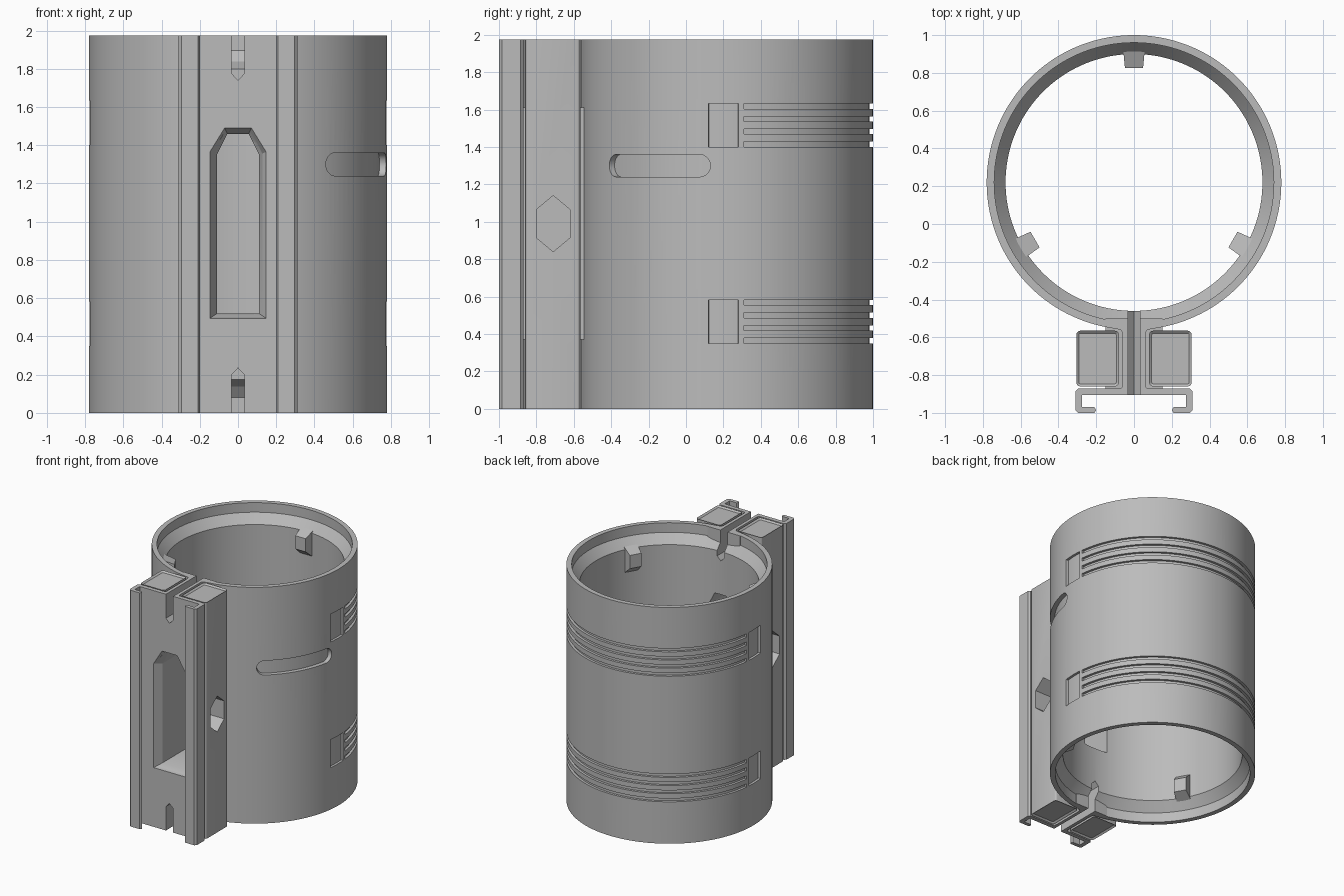
import bpy, bmesh, math
from mathutils import Matrix, Vector

if "Cube" in bpy.data.objects:
    bpy.data.objects.remove(bpy.data.objects["Cube"])

H = 1.975          # overall height
CY = 0.22          # sleeve axis
R = 0.78           # sleeve outer radius

grey = bpy.data.materials.new("mid_grey")
grey.use_nodes = True
grey.diffuse_color = (0.5, 0.5, 0.5, 1)
grey.node_tree.nodes["Principled BSDF"].inputs["Base Color"].default_value = (0.5, 0.5, 0.5, 1)


def finish(name, bm):
    bmesh.ops.recalc_face_normals(bm, faces=bm.faces)
    me = bpy.data.meshes.new(name)
    bm.to_mesh(me)
    bm.free()
    ob = bpy.data.objects.new(name, me)
    me.materials.append(grey)
    bpy.context.collection.objects.link(ob)
    return ob


def loft(name, loops, closed=False):
    """Skin matching loops; cap the ends unless the chain is closed."""
    bm = bmesh.new()
    rows = [[bm.verts.new(p) for p in loop] for loop in loops]
    n = len(rows[0])
    pairs = list(zip(rows, rows[1:])) + ([(rows[-1], rows[0])] if closed else [])
    for a, b in pairs:
        for i in range(n):
            j = (i + 1) % n
            bm.faces.new((a[i], a[j], b[j], b[i]))
    if not closed:
        bm.faces.new(rows[0])
        bm.faces.new(rows[-1])
    return finish(name, bm)


def box(name, lo, hi):
    (x0, y0, z0), (x1, y1, z1) = lo, hi
    return loft(name, [[(x0, y0, z), (x1, y0, z), (x1, y1, z), (x0, y1, z)] for z in (z0, z1)])


def polar(r, t, z):
    return (r * math.cos(t), CY + r * math.sin(t), z)


def arc_cutter(t0, t1, z0, z1, depth, rounded=False, steps=48):
    """Shallow pocket that follows the sleeve wall between two angles."""
    loops = []
    mid, half = (z0 + z1) / 2, (z1 - z0) / 2
    for i in range(steps + 1):
        u = (1 - math.cos(math.pi * i / steps)) / 2 if rounded else i / steps
        t = math.radians(t0 + (t1 - t0) * u)
        h = half
        if rounded:
            d = min(t - math.radians(t0), math.radians(t1) - t) * R
            k = max(0, 1 - d / half)
            h = half * max(0.08, math.sqrt(1 - k * k))
        loops.append([polar(R - depth, t, mid - h), polar(R + 0.05, t, mid - h),
                      polar(R + 0.05, t, mid + h), polar(R - depth, t, mid + h)])
    return loft("cutter", loops)


def cut(target, cutters):
    for c in cutters:
        m = target.modifiers.new("cut", "BOOLEAN")
        m.operation, m.solver, m.object = "DIFFERENCE", "EXACT", c
    bpy.context.view_layer.update()
    me = bpy.data.meshes.new_from_object(target.evaluated_get(bpy.context.evaluated_depsgraph_get()))
    target.modifiers.clear()
    target.data = me


# Sleeve: thick tube with a stepped lip at both ends
section = [(R, 0), (R, H), (0.74, H), (0.74, H - 0.08), (0.68, H - 0.155),
           (0.68, 0.155), (0.74, 0.08), (0.74, 0)]
N = 144
sleeve = loft("sleeve", [[polar(r, 2 * math.pi * i / N, z) for r, z in section] for i in range(N)], True)

# Bracket: central web, front plate and hooked lips in one profile
half = [(0.06, -0.5), (0.06, -0.86), (0.07, -0.87), (0.295, -0.87), (0.31, -0.885),
        (0.31, -0.985), (0.295, -1.0), (0.21, -1.0), (0.2, -0.985), (0.21, -0.97),
        (0.275, -0.97), (0.275, -0.905)]
outline = half + [(-x, y) for x, y in reversed(half)]
bracket = loft("bracket", [[(x, y, z) for x, y in outline] for z in (0, H)])

# Flared joint between web and sleeve
flare = [(0.06, -0.58), (0.07, -0.56), (0.15, -0.545), (0.15, -0.5)]
flare += [(-x, y) for x, y in reversed(flare)]
joint = loft("web_joint", [[(x, y, z) for x, y in flare] for z in (0, H)])

# Core that ties the two bars to the web
core = box("bar_core", (-0.15, -0.885, 0.37), (0.15, -0.535, 1.61))


# Square bars with rounded corners and recessed end panels
def bar(name, s):
    ob = box(name, (0.08 if s > 0 else -0.305, -0.86, 0), (0.305 if s > 0 else -0.08, -0.565, H))
    bm = bmesh.new()
    bm.from_mesh(ob.data)
    upright = [e for e in bm.edges if abs(e.verts[0].co.z - e.verts[1].co.z) > 1]
    bmesh.ops.bevel(bm, geom=upright, offset=0.02, segments=3, affect="EDGES", profile=0.5)
    for f in [f for f in bm.faces if abs(f.normal.z) > 0.9]:
        n = f.normal.copy()
        bmesh.ops.inset_region(bm, faces=[f], thickness=0.014)
        bmesh.ops.translate(bm, verts=f.verts, vec=-n * 0.012)
    bm.to_mesh(ob.data)
    bm.free()
    return ob


bars = [bar("left_bar", 1), bar("right_bar", -1)]

# Front window: chamfered opening with a clipped top
def window_loop(w, z0, z1, tip, tw, y):
    return [(-w, y, z0), (w, y, z0), (w, y, z1), (tw, y, tip), (-tw, y, tip), (-w, y, z1)]


wide = (0.147, 0.495, 1.365, 1.49, 0.07)
slim = (0.11, 0.52, 1.35, 1.46, 0.055)
window = loft("cutter", [window_loop(*wide, -0.93), window_loop(*wide, -0.904),
                         window_loop(*slim, -0.84), window_loop(*slim, -0.3)])


# Pointed notches through web and wall at both ends
def notch(flip):
    pts = [(-0.033, -0.1), (0.033, -0.1), (0.033, 0.2), (0, 0.235), (-0.033, 0.2)]
    return loft("cutter", [[(x, y, H - z if flip else z) for x, z in pts] for y in (-0.95, -0.3)])


notches = [notch(False), notch(True)]


# Pointed hexagonal holes in the bar sides
def hex_hole(x0, x1):
    pts = [(-0.09, -0.075), (0, -0.15), (0.09, -0.075), (0.09, 0.075), (0, 0.15), (-0.09, 0.075)]
    return loft("cutter", [[(x, y - 0.71, z + 0.99) for y, z in pts] for x in (x0, x1)])


hexes = [hex_hole(0.05, 0.35), hex_hole(-0.35, -0.16)]

# Sleeve pockets: label slot, grooves around the back, end rectangles
pockets = [arc_cutter(-53.9, -6.6, 1.24, 1.36, 0.035, True)]
for base in (0.35, 1.40):
    for k in range(4):
        z = base + k * 0.068
        pockets.append(arc_cutter(6.6, 173.4, z, z + 0.028, 0.02, steps=72))
    for t0, t1 in ((-7.4, 4.4), (175.6, 187.4)):
        pockets.append(arc_cutter(t0, t1, base, base + 0.233, 0.02, steps=6))

cut(sleeve, [window] + notches + pockets)
cut(bracket, [window] + notches)
cut(joint, [window] + notches)
cut(core, [window] + hexes)
for b in bars:
    cut(b, [window] + hexes)
for c in [window] + notches + hexes + pockets:
    bpy.data.objects.remove(c)

# Inner stop tabs, three near each end
tabs = []
tab_side = [(0.7, 1.84), (0.605, 1.80), (0.605, 1.69), (0.7, 1.61)]
for end in ("upper", "lower"):
    for k in range(3):
        turn = Matrix.Translation((0, CY, 0)) @ Matrix.Rotation(math.radians(90 + 120 * k), 4, "Z")
        loops = [[turn @ Vector((r, s * (0.057 if r > 0.65 else 0.048), z if end == "upper" else H - z))
                  for r, z in tab_side] for s in (-1, 1)]
        tabs.append(loft(f"{end}_tab_{k + 1}", loops))

# Smooth the curved walls, keep the edges crisp
bpy.ops.object.select_all(action="DESELECT")
for ob in [sleeve, bracket, joint, core] + bars:
    ob.select_set(True)
bpy.context.view_layer.objects.active = sleeve
bpy.ops.object.shade_smooth_by_angle(angle=math.radians(25))
